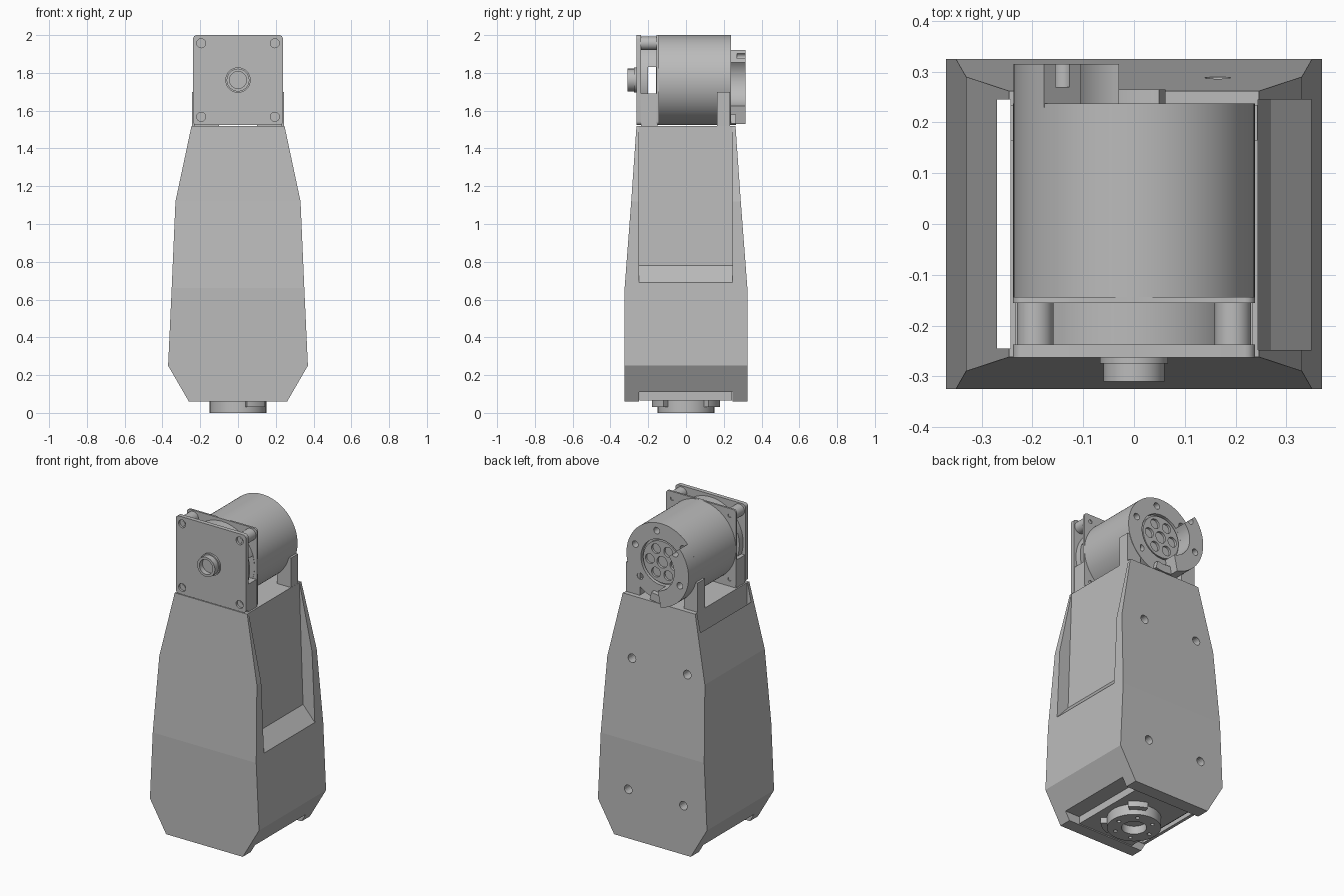
import bpy, bmesh
from math import sin, cos, pi, radians
from mathutils import Vector

if "Cube" in bpy.data.objects:
    bpy.data.objects.remove(bpy.data.objects["Cube"])

grey = bpy.data.materials.new("plain_grey")
grey.use_nodes = True
COLOUR = (0.5, 0.5, 0.5, 1)
grey.diffuse_color = COLOUR
grey.node_tree.nodes["Principled BSDF"].inputs["Base Color"].default_value = COLOUR

AXIS_Z = 1.762      # height of the motor axis
R = 0.238           # motor radius


def finish(name, bm):
    bmesh.ops.recalc_face_normals(bm, faces=bm.faces)
    mesh = bpy.data.meshes.new(name)
    bm.to_mesh(mesh)
    bm.free()
    mesh.materials.append(grey)
    ob = bpy.data.objects.new(name, mesh)
    bpy.context.collection.objects.link(ob)
    return ob


def prism(name, outline, a, b, axis="y"):
    """Extrude a 2D outline along y (outline in x, z) or z (outline in x, y)."""
    place = (lambda p, t: (p[0], t, p[1])) if axis == "y" else (lambda p, t: (p[0], p[1], t))
    bm = bmesh.new()
    low = [bm.verts.new(place(p, a)) for p in outline]
    high = [bm.verts.new(place(p, b)) for p in outline]
    bm.faces.new(low)
    bm.faces.new(high)
    for i in range(len(low)):
        j = (i + 1) % len(low)
        bm.faces.new((low[i], low[j], high[j], high[i]))
    return finish(name, bm)


def box(name, x, y, z):
    return prism(name, [(x[0], z[0]), (x[1], z[0]), (x[1], z[1]), (x[0], z[1])], *y)


def circle(r, cx=0, cy=0, n=64):
    return [(cx + r * cos(2 * pi * i / n), cy + r * sin(2 * pi * i / n)) for i in range(n)]


def sector(r0, r1, a0, a1, cx=0, cy=0, n=24):
    angles = [radians(a0 + (a1 - a0) * i / n) for i in range(n + 1)]
    return ([(cx + r1 * cos(a), cy + r1 * sin(a)) for a in angles]
            + [(cx + r0 * cos(a), cy + r0 * sin(a)) for a in reversed(angles)])


def rounded_square(h, r, cy):
    pts = []
    for k, (sx, sy) in enumerate([(1, 1), (-1, 1), (-1, -1), (1, -1)]):
        for i in range(5):
            a = pi / 2 * (k + i / 4)
            pts.append((sx * (h - r) + r * cos(a), cy + sy * (h - r) + r * sin(a)))
    return pts


def cut(ob, *cutters):
    for c in cutters:
        c.hide_render = True
        mod = ob.modifiers.new("cut", "BOOLEAN")
        mod.operation, mod.solver, mod.object = "DIFFERENCE", "EXACT", c
        with bpy.context.temp_override(object=ob, active_object=ob):
            bpy.ops.object.modifier_apply(modifier=mod.name)
        bpy.data.objects.remove(c)


def hole(r, x, z, a, b, axis="y", n=20):
    return prism("cutter", circle(r, x, z, n), a, b, axis)


def ring_spots(r, count, start, cx=0, cy=0):
    return circle_turn(r, count, radians(start), cx, cy)


def circle_turn(r, count, start, cx, cy):
    return [(cx + r * cos(start + 2 * pi * i / count), cy + r * sin(start + 2 * pi * i / count))
            for i in range(count)]


# Tapered body lofted through rectangular sections (height, half width, half depth)
bm = bmesh.new()
previous = None
for z, hx, hy in [(0.06, 0.26, 0.325), (0.25, 0.37, 0.325), (0.66, 0.351, 0.325),
                  (1.12, 0.331, 0.29), (1.52, 0.246, 0.262)]:
    loop = [bm.verts.new((sx * hx, sy * hy, z)) for sx, sy in ((-1, -1), (1, -1), (1, 1), (-1, 1))]
    if previous:
        for i in range(4):
            j = (i + 1) % 4
            bm.faces.new((previous[i], previous[j], loop[j], loop[i]))
    else:
        bm.faces.new(loop)
    previous = loop
bm.faces.new(previous)
body = finish("body", bm)
# Side recess with a sloped sill, slot on the other side, base pocket, screw holes
cut(body,
    prism("cutter", [(0.43, 0.6), (0.27, 0.78), (0.243, 1.55), (0.43, 1.55)], -0.248, 0.245),
    box("cutter", (-0.27, -0.243), (-0.245, 0.245), (-0.1, 1.6)),
    box("cutter", (-0.32, 0.32), (-0.248, 0.245), (0, 0.11)),
    *[hole(0.026, x, z, 0.2, 0.4) for x in (-0.21, 0.165) for z in (0.36, 1.15)])

# Base joint
base_plate = box("base_plate", (-0.19, 0.19), (-0.246, 0.244), (0.065, 0.12))
base_ring = prism("base_ring", circle(0.15), 0, 0.08, "z")
cut(base_ring, hole(0.07, 0, 0, -0.1, 0.05, "z", 40),
    *[hole(0.012, x, y, -0.1, 0.03, "z", 12) for x, y in ring_spots(0.11, 6, 0)])
for side, a in (("back", 40), ("front", -75)):
    prism("base_tab_" + side, sector(0.14, 0.185, a, a + 35), 0.03, 0.07, "z")

# Motor barrel with recessed output face
motor = prism("motor_barrel", circle(R, 0, AXIS_Z, 96), -0.15, 0.237)
cut(motor, hole(0.14, 0, AXIS_Z, 0.215, 0.3, n=64),
    *[hole(0.02, x, z, 0.17, 0.3) for x, z in ring_spots(0.19, 6, 20, 0, AXIS_Z)])
output = prism("output_disc", circle(0.128, 0, AXIS_Z), 0.2, 0.232)
cut(output, hole(0.035, 0, AXIS_Z, 0.218, 0.3),
    *[hole(0.03, x, z, 0.218, 0.3) for x, z in ring_spots(0.083, 6, 0, 0, AXIS_Z)])
stop = prism("output_crescent", sector(0.14, R, 138, 258, 0, AXIS_Z), 0.23, 0.315)
cut(stop, *[hole(0.02, x, z, 0.27, 0.4) for x, z in ring_spots(0.19, 6, 20, 0, AXIS_Z)[2:4]])
prism("output_lip", sector(0.19, R, 257, 285, 0, AXIS_Z), 0.23, 0.265)

# Square front housing: two plates, a drum with a through window, corner posts
corners = [(sx * 0.195, AXIS_Z + sz * 0.195) for sx in (-1, 1) for sz in (-1, 1)]
front_plate = prism("front_plate", rounded_square(0.238, 0.02, AXIS_Z), -0.263, -0.237)
cut(front_plate, *[hole(0.024, x, z, -0.3, -0.25) for x, z in corners])
for x, z in corners:
    prism("plate_screw", circle(0.013, x, z, 6), -0.252, -0.245)
    prism("corner_post", circle(0.036, x, z, 24), -0.24, -0.15)
rear_plate = prism("rear_plate", rounded_square(0.238, 0.02, AXIS_Z), -0.156, -0.144)
cut(rear_plate, *[hole(0.012, x, z, -0.2, -0.1) for x, z in corners])
drum = prism("housing_drum", circle(0.222, 0, AXIS_Z), -0.24, -0.15)
cut(drum, box("cutter", (-0.3, 0.3), (-0.2, -0.158), (1.69, 1.83)))
for side, s in (("right", -1), ("left", 1)):
    xs = sorted((s * 0.1, s * 0.234))
    box("housing_foot_" + side, xs, (-0.238, -0.15), (1.52, 1.69))
    # Rear support legs beside the barrel
    xs = sorted((s * 0.15, s * 0.243))
    box("support_leg_" + side, xs, (0.165, 0.234), (1.51, 1.7))

# Shaft stub
shaft = prism("shaft_stub", circle(0.067, 0, AXIS_Z), -0.275, -0.25)
collar = prism("shaft_collar", circle(0.06, 0, AXIS_Z), -0.31, -0.26)
cut(collar, hole(0.045, 0, AXIS_Z, -0.4, -0.28, n=40))

# Smooth the round parts, keeping hard edges
for ob in list(bpy.context.scene.objects):
    if ob.type == "MESH" and ob is not body:
        for o in bpy.context.selected_objects:
            o.select_set(False)
        ob.select_set(True)
        bpy.context.view_layer.objects.active = ob
        bpy.ops.object.shade_smooth_by_angle(angle=radians(30))
